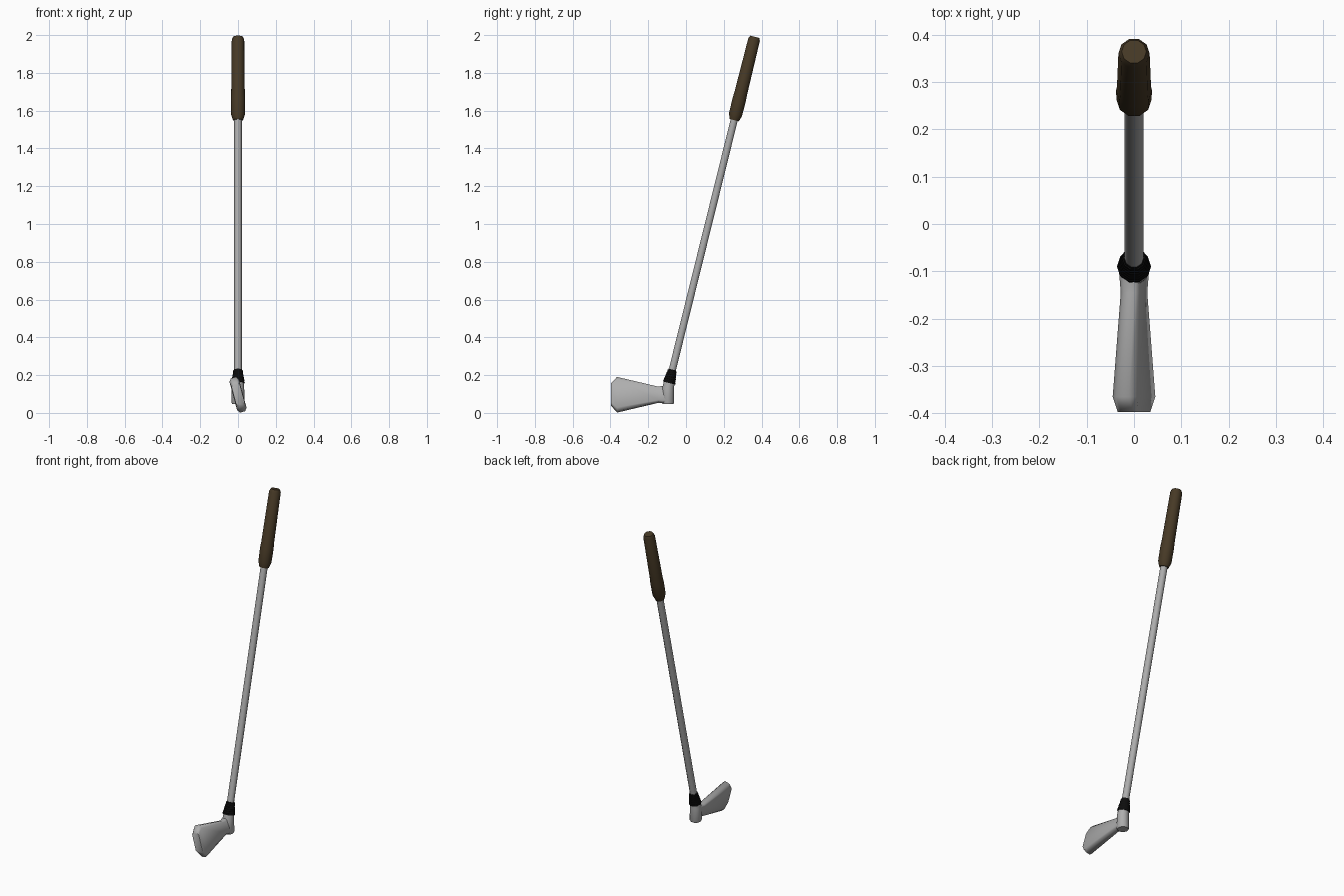
import bpy, bmesh, math
from mathutils import Vector

if "Cube" in bpy.data.objects:
    bpy.data.objects.remove(bpy.data.objects["Cube"])


def material(name, rgb):
    m = bpy.data.materials.new(name)
    m.diffuse_color = (*rgb, 1)
    m.use_nodes = True
    m.node_tree.nodes["Principled BSDF"].inputs["Base Color"].default_value = m.diffuse_color
    return m


steel = material("steel grey", (0.42, 0.42, 0.42))
black = material("black", (0.004, 0.004, 0.004))
brown = material("dark brown", (0.062, 0.041, 0.019))


def loft(name, rings, mat, angle=50):
    """Skin a list of point rings and cap both ends."""
    bm = bmesh.new()
    loops = [[bm.verts.new(p) for p in ring] for ring in rings]
    n = len(loops[0])
    for a, b in zip(loops, loops[1:]):
        for i in range(n):
            j = (i + 1) % n
            bm.faces.new((a[i], a[j], b[j], b[i]))
    bm.faces.new(loops[0][::-1])
    bm.faces.new(loops[-1])
    bmesh.ops.recalc_face_normals(bm, faces=bm.faces)
    me = bpy.data.meshes.new(name)
    bm.to_mesh(me)
    bm.free()
    ob = bpy.data.objects.new(name, me)
    bpy.context.collection.objects.link(ob)
    me.materials.append(mat)
    bpy.ops.object.select_all(action='DESELECT')
    ob.select_set(True)
    bpy.context.view_layer.objects.active = ob
    bpy.ops.object.shade_smooth_by_angle(angle=math.radians(angle))
    return ob


# The leaning line that the shaft, grip and collar follow
LOW, HIGH = Vector((0, -0.073, 0.225)), Vector((0, 0.364, 1.991))
AXIS = (HIGH - LOW).normalized()


def on_axis(z):
    return LOW + AXIS * ((z - LOW.z) / AXIS.z)


def ring(centre, axis, r, n=10):
    side = Vector((1, 0, 0))
    up = Vector(axis).cross(side).normalized()
    return [Vector(centre) + r * (side * math.cos(t) + up * math.sin(t))
            for t in (math.tau * i / n for i in range(n))]


def stick(name, profile, mat, n=10):
    return loft(name, [ring(on_axis(z), AXIS, r, n) for z, r in profile], mat)


# Shaft and grip
stick("shaft", [(0.17, 0.02), (1.60, 0.02)], steel)
stick("grip", [(1.55, 0.027), (1.58, 0.037), (1.66, 0.038), (1.69, 0.036),
               (1.976, 0.033), (1.991, 0.026)], brown)

# Ridged collar, tapering upward
profile = []
for i in range(6):
    f = i / 6
    r = 0.036 - 0.012 * f
    z = 0.158 + 0.07 * f
    profile += [(z, r), (z + 0.008, r - 0.001), (z + 0.0085, r - 0.0035)]
profile.append((0.229, 0.022))
stick("collar", profile, black)

# Socket: upright at the bottom, leaning into the collar at the top
loft("socket", [ring((0, -0.095, 0.047), (0, 0, 1), 0.031),
                ring((0, -0.095, 0.053), (0, 0, 1), 0.034),
                ring((0, -0.095, 0.13), (0, 0, 1), 0.033),
                ring(on_axis(0.165), AXIS, 0.030)], steel)

# Blade: rounded flat sections, tilted, widening toward the toe
TILT = math.radians(15)


def section(y, zc, half_h, half_t):
    pts = []
    for sx, sz in ((1, -.82), (1, .82), (.55, 1), (-.55, 1),
                   (-1, .82), (-1, -.82), (-.55, -1), (.55, -1)):
        x, h = sx * half_t, sz * half_h
        pts.append((x * math.cos(TILT) - h * math.sin(TILT), y,
                    zc + h * math.cos(TILT) + x * math.sin(TILT)))
    return pts


loft("blade", [section(-0.098, 0.098, 0.050, 0.022),
               section(-0.145, 0.096, 0.041, 0.020),
               section(-0.365, 0.096, 0.094, 0.026),
               section(-0.397, 0.098, 0.058, 0.023)], steel)
